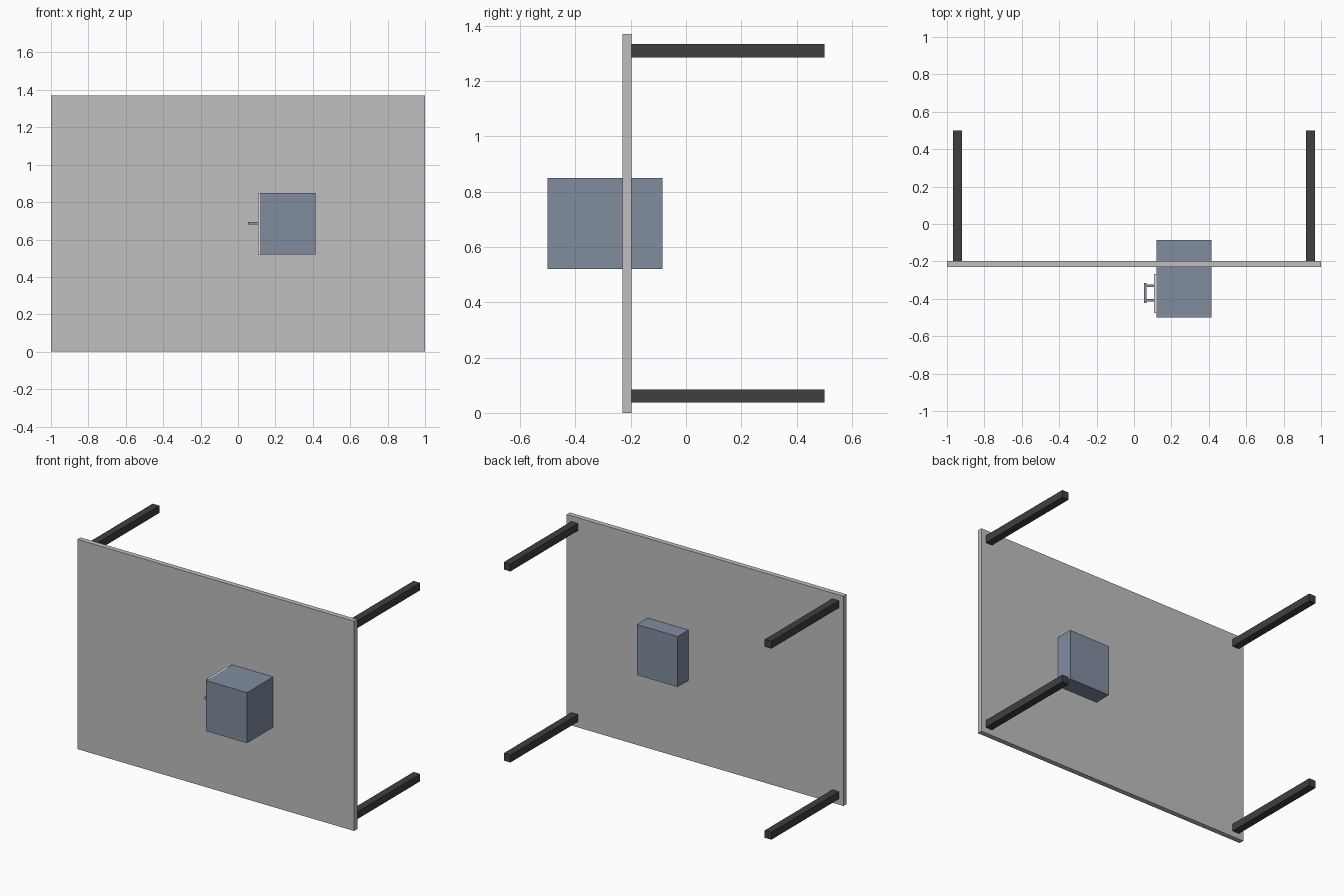
import bpy

cube = bpy.data.objects.get("Cube")
if cube:
    bpy.data.objects.remove(cube, do_unlink=True)


def material(name, color):
    mat = bpy.data.materials.new(name)
    mat.use_nodes = True
    mat.diffuse_color = (*color, 1)
    mat.node_tree.nodes["Principled BSDF"].inputs["Base Color"].default_value = (*color, 1)
    return mat


def box(name, x, y, z, mat):
    """Axis-aligned block given by its (low, high) range on each axis."""
    ranges = (x, y, z)
    bpy.ops.mesh.primitive_cube_add(size=1, location=[sum(r) / 2 for r in ranges])
    obj = bpy.context.object
    obj.name = name
    obj.scale = [hi - lo for lo, hi in ranges]
    bpy.ops.object.transform_apply(location=False, rotation=False, scale=True)
    obj.data.materials.append(mat)
    return obj


light_grey = material("light grey", (0.52, 0.52, 0.52))
charcoal = material("charcoal", (0.05, 0.05, 0.055))
slate_blue = material("slate blue", (0.215, 0.265, 0.345))
off_white = material("off white", (0.72, 0.71, 0.68))
steel = material("steel", (0.25, 0.29, 0.34))

# Upright table top
box("table_top", (-1, 1), (-0.23, -0.197), (0, 1.37), light_grey)

# Four legs pointing backwards
for side, x in (("right", -0.943), ("left", 0.943)):
    for level, z in (("lower", 0.061), ("upper", 1.309)):
        box(f"{level}_{side}_leg", (x - 0.024, x + 0.024), (-0.197, 0.5),
            (z - 0.024, z + 0.024), charcoal)

# Cabinet passing through the top, with its drawer front on the right side
box("cabinet", (0.12, 0.415), (-0.5, -0.085), (0.52, 0.85), slate_blue)
box("drawer_front", (0.107, 0.12), (-0.476, -0.268), (0.52, 0.85), off_white)

# Drawer handle: grip bar on two posts
box("handle_grip", (0.053, 0.068), (-0.422, -0.316), (0.68, 0.695), steel)
for name, y in (("front", -0.408), ("rear", -0.33)):
    box(f"{name}_handle_post", (0.068, 0.107), (y - 0.006, y + 0.006),
        (0.681, 0.694), steel)
